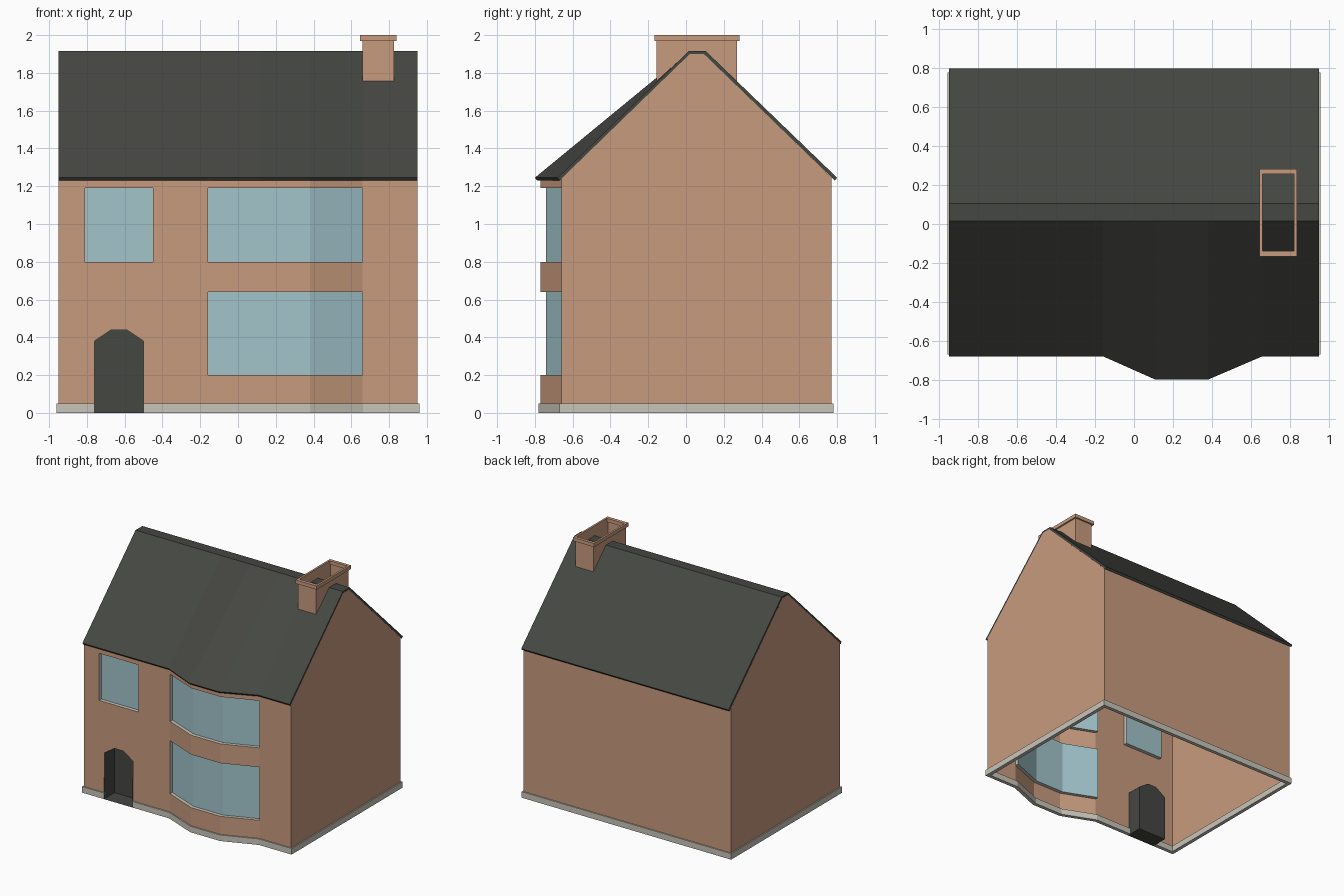
import bpy, bmesh
from mathutils import Vector

if "Cube" in bpy.data.objects:
    bpy.data.objects.remove(bpy.data.objects["Cube"])


def material(name, rgb):
    m = bpy.data.materials.new(name)
    m.diffuse_color = (*rgb, 1)
    m.use_nodes = True
    m.node_tree.nodes["Principled BSDF"].inputs["Base Color"].default_value = m.diffuse_color
    return m


BRICK = material("brick", (0.58, 0.33, 0.21))
GLASS = material("glass", (0.36, 0.56, 0.60))
SLATE = material("slate", (0.06, 0.063, 0.055))
STONE = material("stone", (0.58, 0.56, 0.49))


def build(name, polys, mat, closed=False, tidy=False):
    """Make an object from a list of polygons, welding shared corners."""
    bm = bmesh.new()
    for p in polys:
        bm.faces.new([bm.verts.new(v) for v in p])
    bmesh.ops.remove_doubles(bm, verts=bm.verts, dist=1e-4)
    if tidy:
        bmesh.ops.dissolve_limit(bm, angle_limit=0.01, verts=bm.verts, edges=bm.edges)
    if closed:
        bmesh.ops.recalc_face_normals(bm, faces=bm.faces)
    me = bpy.data.meshes.new(name)
    bm.to_mesh(me)
    bm.free()
    me.materials.append(mat)
    ob = bpy.data.objects.new(name, me)
    bpy.context.collection.objects.link(ob)
    return ob


def bridge(a, b, loop=False):
    """Quads between two rows of points."""
    n = len(a)
    return [(a[i], a[(i + 1) % n], b[(i + 1) % n], b[i])
            for i in range(n if loop else n - 1)]


def offset(path, d):
    """Mitred offset of an open 2D path, to its right-hand side."""
    pts = [Vector(p) for p in path]
    dirs = [(q - p).normalized() for p, q in zip(pts, pts[1:])]
    norms = [Vector((v.y, -v.x)) for v in dirs]
    out = []
    for i, p in enumerate(pts):
        a, b = norms[max(i - 1, 0)], norms[min(i, len(norms) - 1)]
        out.append(p + (a + b) * d / (1 + a.dot(b)))
    return out


# Main dimensions
HX, FRONT, BACK, BASE, EAVE = 0.95, -0.66, 0.77, 0.05, 1.24
BAY = [(-0.16, FRONT), (0.11, -0.77), (0.38, -0.77), (0.66, FRONT)]
BAY_X = [p[0] for p in BAY]
DOOR = [(-0.76, 0), (-0.76, 0.38), (-0.67, 0.44), (-0.59, 0.44), (-0.50, 0.38), (-0.50, 0)]


def front_y(x):
    return -0.77 if x in BAY_X[1:3] else FRONT


# Front wall: grid of panels with window and door openings left out
xs = [-HX, -0.81, -0.76, -0.67, -0.59, -0.50, -0.45] + BAY_X + [HX]
zs = [BASE, 0.20, 0.38, 0.44, 0.64, 0.80, 1.19, EAVE]
holes = [(-0.81, -0.45, 0.80, 1.19), (-0.76, -0.50, 0, 0.44),
         (-0.16, 0.66, 0.20, 0.64), (-0.16, 0.66, 0.80, 1.19)]
panels = []
for x0, x1 in zip(xs, xs[1:]):
    for z0, z1 in zip(zs, zs[1:]):
        cx, cz = (x0 + x1) / 2, (z0 + z1) / 2
        if not any(a < cx < b and c < cz < d for a, b, c, d in holes):
            y0, y1 = front_y(x0), front_y(x1)
            panels.append([(x0, y0, z0), (x1, y1, z0), (x1, y1, z1), (x0, y0, z1)])
panels += [[(-0.76, FRONT, 0.38), (-0.67, FRONT, 0.44), (-0.76, FRONT, 0.44)],
           [(-0.50, FRONT, 0.38), (-0.50, FRONT, 0.44), (-0.59, FRONT, 0.44)]]
build("front_wall", panels, BRICK, tidy=True)

# Back wall and gables
build("back_wall", [[(HX, BACK, BASE), (-HX, BACK, BASE),
                     (-HX, BACK, 1.247), (HX, BACK, 1.247)]], BRICK)
gable = [(FRONT, BASE), (BACK, BASE), (BACK, 1.247), (0.095, 1.90), (0.02, 1.90), (FRONT, EAVE)]
build("right_gable", [[(HX, y, z) for y, z in gable]], BRICK)
build("left_gable", [[(-HX, y, z) for y, z in reversed(gable)]], BRICK)


# Windows: glass set back in a stone reveal
def window(name, path, z0, z1, depth=0.03):
    def row(z, d):
        return [(x, y + d, z) for x, y in path]
    build(name + "_glass", bridge(row(z0, depth), row(z1, depth)), GLASS)
    rim = [row(z0, d) + row(z1, d)[::-1] for d in (0, depth)]
    build(name + "_reveal", bridge(*rim, loop=True), STONE)


window("small_window", [(-0.81, FRONT), (-0.45, FRONT)], 0.80, 1.19)
window("lower_bay_window", BAY, 0.20, 0.64)
window("upper_bay_window", BAY, 0.80, 1.19)

# Door recess with floor, arch and back panel
d_front = [(x, FRONT - (0.01 if z == 0 else 0), z) for x, z in DOOR]
d_back = [(x, FRONT + 0.13, z) for x, z in DOOR]
build("door", bridge(d_back, d_front, loop=True) + [d_back[::-1]], SLATE)

# Plinth: band around the walls, broken at the door
path = [(-0.50, FRONT)] + BAY + [(HX, FRONT), (HX, BACK), (-HX, BACK), (-HX, FRONT), (-0.76, FRONT)]
sections = [[(o.x, o.y, 0), (o.x, o.y, BASE), (i.x, i.y, BASE), (i.x, i.y, 0)]
            for o, i in zip(offset(path, 0.01), offset(path, -0.02))]
faces = [sections[0], sections[-1]]
for a, b in zip(sections, sections[1:]):
    faces += bridge(a, b, loop=True)
build("plinth", faces, STONE, closed=True)

# Roof: thin slab whose front eave follows the bay
sections = []
for x in [-HX] + BAY_X + [HX]:
    e = -0.80 if x in BAY_X[1:3] else -0.68
    prof = [(e, 1.245), (0.015, 1.915), (0.105, 1.915), (0.80, 1.245),
            (0.788, 1.23), (0.095, 1.90), (0.02, 1.90), (e + 0.012, 1.23)]
    sections.append([(x, y, z) for y, z in prof])
faces = []
for a, b in zip(sections, sections[1:]):
    faces += bridge(a, b, loop=True)
for s in (sections[0], sections[-1]):
    faces += [(s[i], s[i + 1], s[6 - i], s[7 - i]) for i in range(3)]
build("roof", faces, SLATE, closed=True)

# Chimney: open shaft whose foot straddles the ridge
X0, X1, Y0, Y1, TOP = 0.66, 0.825, -0.155, 0.27, 1.985
side = [(Y0, 1.757), (0.015, 1.912), (0.105, 1.912), (Y1, 1.757), (Y1, TOP), (Y0, TOP)]
shaft = [[(X1, y, z) for y, z in side], [(X0, y, z) for y, z in reversed(side)],
         [(X0, Y0, 1.757), (X1, Y0, 1.757), (X1, Y0, TOP), (X0, Y0, TOP)],
         [(X1, Y1, 1.757), (X0, Y1, 1.757), (X0, Y1, TOP), (X1, Y1, TOP)]]
build("chimney", shaft, BRICK)


# Chimney cap ring
def rect(x0, x1, y0, y1, z):
    return [(x0, y0, z), (x1, y0, z), (x1, y1, z), (x0, y1, z)]


outer, inner = (0.645, 0.838, -0.168, 0.283), (0.661, 0.822, -0.14, 0.258)
rings = [rect(*outer, 1.97), rect(*outer, 2.0), rect(*inner, 2.0), rect(*inner, 1.97)]
faces = []
for i in range(4):
    faces += bridge(rings[i], rings[(i + 1) % 4], loop=True)
build("chimney_cap", faces, BRICK, closed=True)
